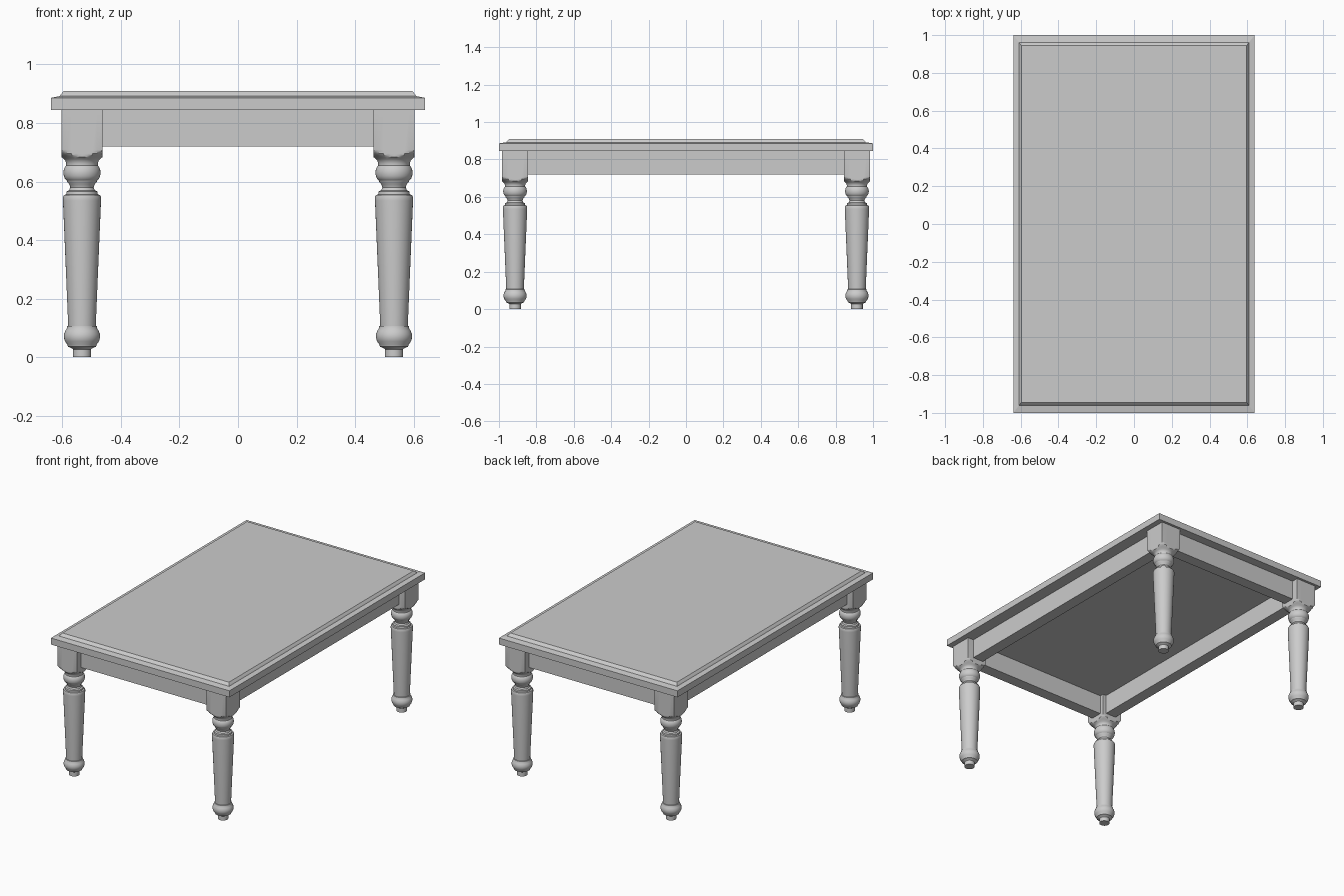
import bpy, bmesh, math

if "Cube" in bpy.data.objects:
    bpy.data.objects.remove(bpy.data.objects["Cube"])

LEG_X, LEG_Y, HALF = 0.533, 0.914, 0.0705


def finish(bm, name, smooth=False):
    bmesh.ops.recalc_face_normals(bm, faces=bm.faces)
    mesh = bpy.data.meshes.new(name)
    bm.to_mesh(mesh)
    bm.free()
    ob = bpy.data.objects.new(name, mesh)
    bpy.context.collection.objects.link(ob)
    if smooth:
        bpy.ops.object.select_all(action='DESELECT')
        ob.select_set(True)
        bpy.context.view_layer.objects.active = ob
        bpy.ops.object.shade_smooth_by_angle(angle=math.radians(30))
    return ob


def loft(rings):
    """Skin a stack of equal-length point rings and cap both ends."""
    bm = bmesh.new()
    loops = [[bm.verts.new(p) for p in ring] for ring in rings]
    n = len(loops[0])
    for a, b in zip(loops, loops[1:]):
        for i in range(n):
            j = (i + 1) % n
            bm.faces.new((a[i], a[j], b[j], b[i]))
    bm.faces.new(loops[0][::-1])
    bm.faces.new(loops[-1])
    return bm


def box(name, x0, x1, y0, y1, z0, z1):
    rings = [[(x0, y0, z), (x1, y0, z), (x1, y1, z), (x0, y1, z)] for z in (z0, z1)]
    return finish(loft(rings), name)


# Table top: slab, sloped rim, raised centre panel (inset, height)
edge = [(0, 0.844), (0, 0.886), (0.030, 0.892), (0.034, 0.898), (0.043, 0.909)]
rings = []
for d, z in edge:
    x, y = 0.639 - d, 1.0 - d * 1.3
    rings.append([(-x, -y, z), (x, -y, z), (x, y, z), (-x, y, z)])
finish(loft(rings), "table_top")

# Turned leg profile (radius, height); wide radii are clipped to the square block
profile = [
    (0.031, 0), (0.031, 0.027), (0.036, 0.031), (0.048, 0.036), (0.050, 0.043),
    (0.058, 0.054), (0.0615, 0.066), (0.0615, 0.078), (0.057, 0.090),
    (0.052, 0.098), (0.051, 0.106), (0.047, 0.107), (0.065, 0.535),
    (0.065, 0.546), (0.062, 0.554), (0.054, 0.556), (0.053, 0.566),
    (0.044, 0.570), (0.040, 0.580), (0.043, 0.590), (0.050, 0.598),
    (0.052, 0.604), (0.058, 0.609), (0.062, 0.619), (0.0635, 0.630),
    (0.062, 0.642), (0.057, 0.652), (0.054, 0.655), (0.054, 0.662),
    (0.057, 0.671), (0.062, 0.677), (0.0705, 0.684), (0.078, 0.690),
    (0.086, 0.696), (0.093, 0.702), (0.100, 0.709), (0.100, 0.844),
]
SEG = 40


def leg(name, cx, cy):
    rings = []
    for r, z in profile:
        ring = []
        for i in range(SEG):
            a = 2 * math.pi * i / SEG
            c, s = math.cos(a), math.sin(a)
            rr = min(r, HALF / max(abs(c), abs(s)))
            ring.append((cx + rr * c, cy + rr * s, z))
        rings.append(ring)
    return finish(loft(rings), name, smooth=True)


for sy, end in ((-1, "front"), (1, "back")):
    for sx, side in ((-1, "left"), (1, "right")):
        leg(f"{end}_{side}_leg", sx * LEG_X, sy * LEG_Y)

# Aprons between the leg blocks, set back from their outer faces
OUT, IN = HALF - 0.042, -HALF + 0.025
for s, name in ((-1, "front_apron"), (1, "back_apron")):
    a, b = sorted((s * (LEG_Y + OUT), s * (LEG_Y + IN)))
    box(name, -LEG_X + 0.05, LEG_X - 0.05, a, b, 0.72, 0.844)
for s, name in ((-1, "left_apron"), (1, "right_apron")):
    a, b = sorted((s * (LEG_X + OUT), s * (LEG_X + IN)))
    box(name, a, b, -LEG_Y + 0.05, LEG_Y - 0.05, 0.72, 0.844)
